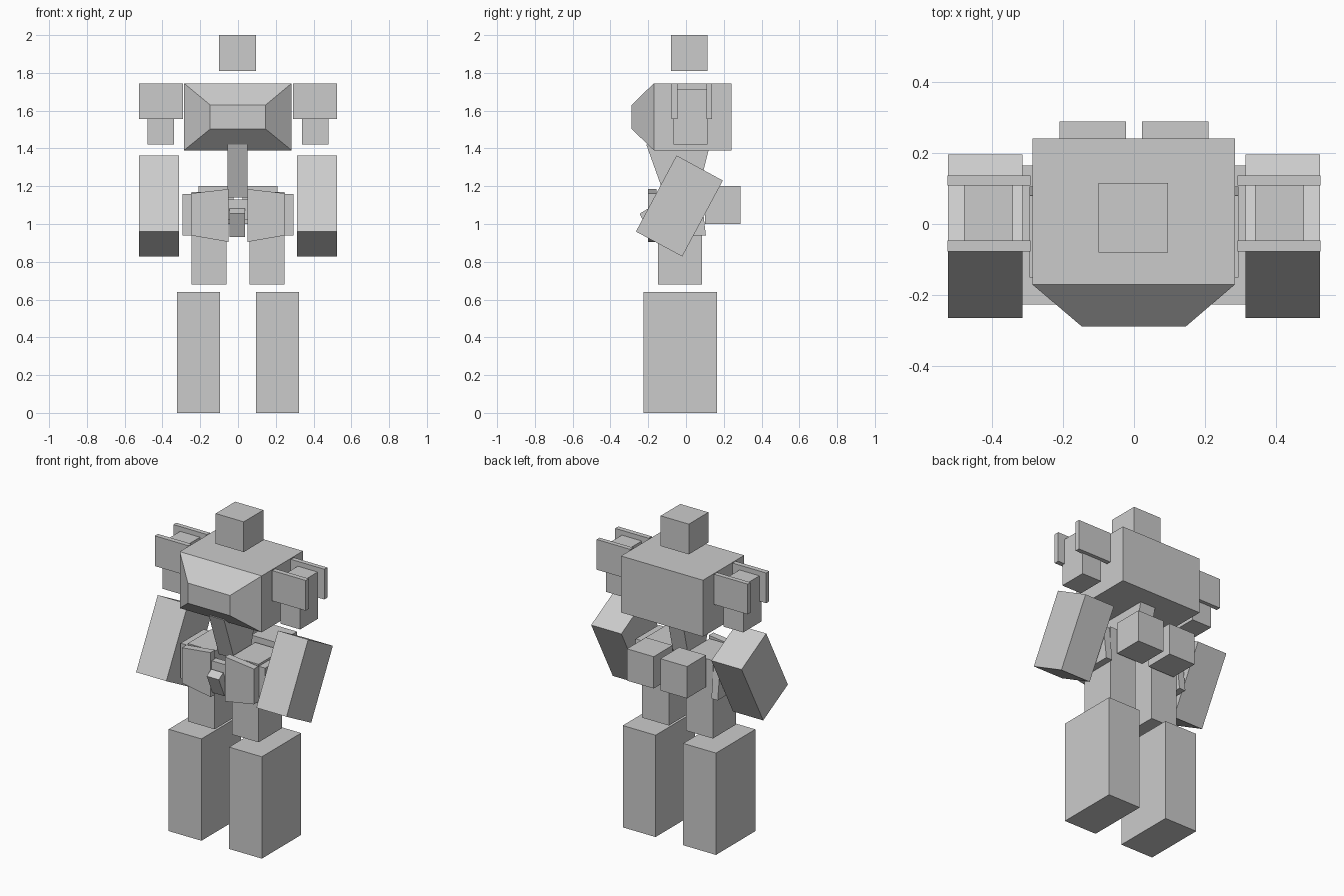
import bpy, bmesh
from mathutils import Vector

if "Cube" in bpy.data.objects:
    bpy.data.objects.remove(bpy.data.objects["Cube"])


def finish(name, bm):
    bmesh.ops.recalc_face_normals(bm, faces=bm.faces)
    me = bpy.data.meshes.new(name)
    bm.to_mesh(me)
    bm.free()
    ob = bpy.data.objects.new(name, me)
    bpy.context.collection.objects.link(ob)
    return ob


def box(name, x, y, z):
    """Box from (min, max) ranges on each axis."""
    bm = bmesh.new()
    bmesh.ops.create_cube(bm, size=1)
    for v in bm.verts:
        v.co = [r[0] if c < 0 else r[1] for c, r in zip(v.co, (x, y, z))]
    return finish(name, bm)


def prism(name, profile, axis, lo, hi):
    """Extrude a 2D profile: axis 'x' takes (y, z), axis 'y' takes (x, z)."""
    bm = bmesh.new()
    if axis == 'x':
        pts, move = [(lo, a, b) for a, b in profile], Vector((hi - lo, 0, 0))
    else:
        pts, move = [(a, lo, b) for a, b in profile], Vector((0, hi - lo, 0))
    face = bm.faces.new([bm.verts.new(p) for p in pts])
    ext = bmesh.ops.extrude_face_region(bm, geom=[face], use_keep_orig=True)
    new = [g for g in ext['geom'] if isinstance(g, bmesh.types.BMVert)]
    bmesh.ops.translate(bm, verts=new, vec=move)
    return finish(name, bm)


def mirrored(ob):
    """Add the matching part on the other side of x = 0."""
    mod = ob.modifiers.new("Mirror", 'MIRROR')
    mod.use_axis[0] = True
    return ob


# Head
box("head", (-0.1, 0.096), (-0.08, 0.115), (1.81, 2.0))

# Torso with a chest that tapers forward
torso = box("torso", (-0.286, 0.284), (-0.17, 0.24), (1.39, 1.745))
bm = bmesh.new()
bm.from_mesh(torso.data)
bm.faces.ensure_lookup_table()
front = min(bm.faces, key=lambda f: f.calc_center_median().y)
ext = bmesh.ops.extrude_discrete_faces(bm, faces=[front])
for v in ext['faces'][0].verts:
    v.co = (0.146 if v.co.x > 0 else -0.147, -0.288,
            1.63 if v.co.z > 1.5 else 1.503)
bmesh.ops.remove_doubles(bm, verts=bm.verts, dist=1e-5)
bmesh.ops.recalc_face_normals(bm, faces=bm.faces)
bm.to_mesh(torso.data)
bm.free()

# Waist wedge
prism("waist", [(-0.21, 1.42), (0.127, 1.42), (0.057, 1.14), (-0.11, 1.14)],
      'x', -0.056, 0.05)

# Shoulder plates and upper arms
mirrored(box("shoulder_plate_front", (0.291, 0.525), (-0.077, -0.046), (1.555, 1.745)))
mirrored(box("shoulder_plate_back", (0.291, 0.525), (0.108, 0.137), (1.555, 1.745)))
mirrored(box("upper_arm", (0.34, 0.478), (-0.065, 0.114), (1.42, 1.715)))

# Tilted forearms
mirrored(prism("forearm",
               [(-0.05, 1.363), (0.195, 1.23), (-0.02, 0.828), (-0.265, 0.96)],
               'x', 0.313, 0.523))

# Hip skirts, belt and crotch guard
mirrored(prism("front_skirt",
               [(0.05, 1.185), (0.25, 1.162), (0.25, 0.94), (0.05, 0.905)],
               'y', -0.2, -0.155))
mirrored(prism("side_skirt",
               [(-0.15, 1.16), (0.08, 1.16), (0.105, 0.94), (-0.15, 0.94)],
               'x', 0.25, 0.294))
mirrored(box("rear_skirt", (0.023, 0.209), (0.1, 0.288), (1.0, 1.2)))
box("belt", (-0.06, 0.06), (-0.19, -0.145), (1.02, 1.13))
prism("crotch_guard",
      [(-0.245, 1.055), (-0.2, 1.082), (-0.14, 0.955), (-0.188, 0.93)],
      'x', -0.046, 0.038)

# Thighs and lower legs
mirrored(box("thigh", (0.06, 0.246), (-0.147, 0.085), (0.68, 1.17)))
mirrored(box("lower_leg", (0.096, 0.324), (-0.226, 0.165), (0, 0.64)))
